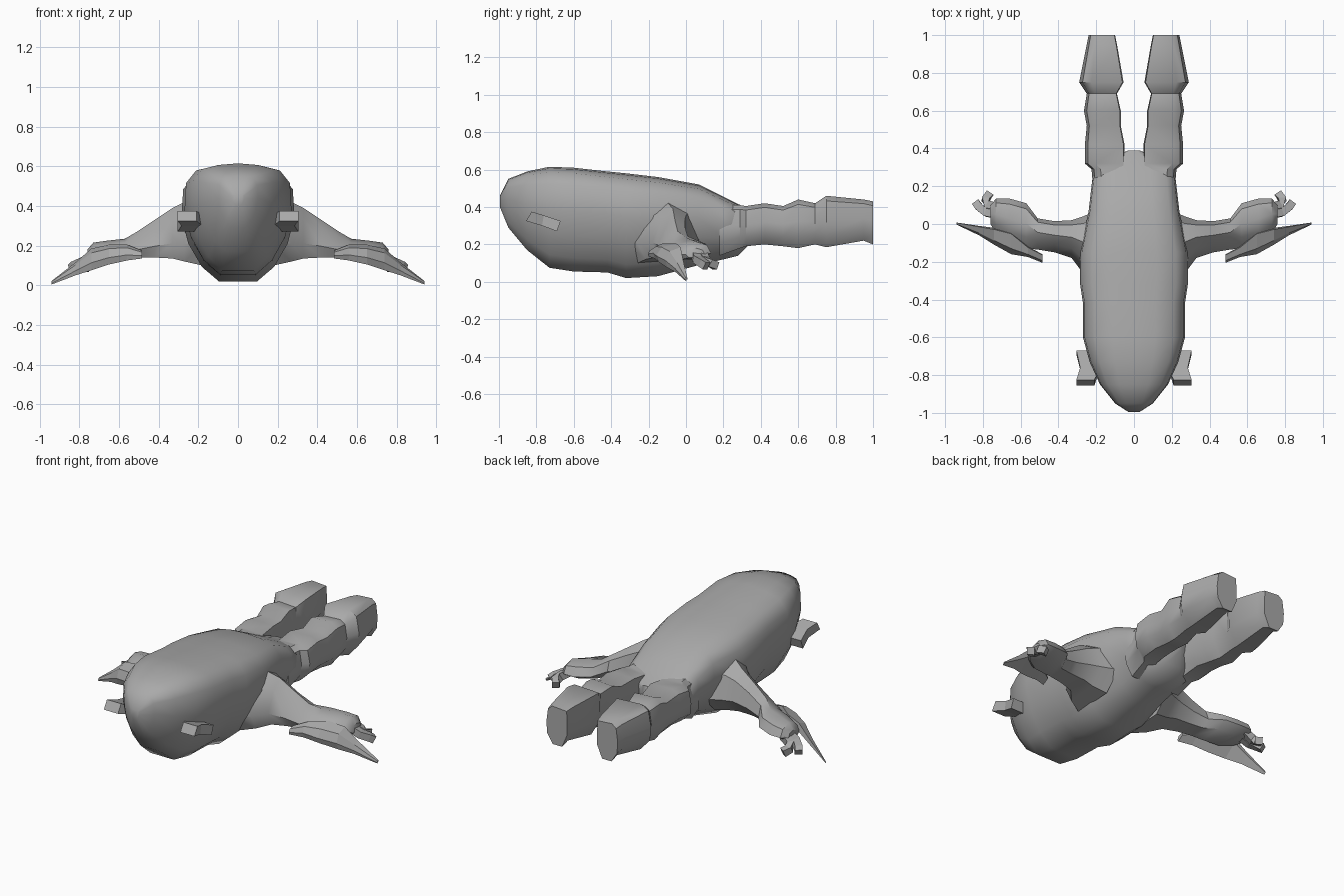
import bpy, bmesh, math
from mathutils import Vector

if "Cube" in bpy.data.objects:
    bpy.data.objects.remove(bpy.data.objects["Cube"])

grey = bpy.data.materials.new("plain grey")
grey.diffuse_color = (0.4, 0.4, 0.4, 1)
grey.use_nodes = True
grey.node_tree.nodes["Principled BSDF"].inputs["Base Color"].default_value = grey.diffuse_color

# Half outline of the torso: broad flat back, narrow belly
half = [(0, 1), (.42, .985), (.78, .945), (.97, .83), (1, .58), (.88, .34), (.64, .13), (.34, 0)]
TORSO = half + [(-u, v) for u, v in reversed(half[1:])]
LIMB = [(-.5, 0), (.4, 0), (.93, .25), (1, .55), (.85, .9), (.45, 1), (-.95, .97), (-1, .35)]
WEDGE = [(-.7, 0), (.5, .05), (1, .35), (.75, .8), (.1, 1), (-.5, .8), (-1, .3)]
BLADE = [(-1, .35), (-.75, 0), (1, .6), (.8, 1), (-.5, .8)]


def finish(name, bm, mirror, angle):
    bmesh.ops.recalc_face_normals(bm, faces=bm.faces)
    mesh = bpy.data.meshes.new(name)
    bm.to_mesh(mesh)
    bm.free()
    mesh.materials.append(grey)
    ob = bpy.data.objects.new(name, mesh)
    bpy.context.collection.objects.link(ob)
    if mirror:
        ob.modifiers.new("Mirror", 'MIRROR')
    if angle:
        bpy.context.view_layer.objects.active = ob
        ob.select_set(True)
        bpy.ops.object.shade_smooth_by_angle(angle=math.radians(angle))
        ob.select_set(False)


def skin(name, rings, mirror=True, angle=0):
    bm = bmesh.new()
    rows = [[bm.verts.new(p) for p in ring] for ring in rings]
    n = len(rows[0])
    for a, b in zip(rows, rows[1:]):
        for i in range(n):
            j = (i + 1) % n
            bm.faces.new((a[i], a[j], b[j], b[i]))
    bm.faces.new(rows[0])
    bm.faces.new(rows[-1])
    finish(name, bm, mirror, angle)


def loft(name, axis, sections, profile, mirror=True, angle=0):
    """Each section: position on axis, low side, high side, bottom, top."""
    rings = []
    for t, lo, hi, z0, z1 in sections:
        ring = []
        for u, v in profile:
            s, z = (lo + hi) / 2 + u * (hi - lo) / 2, z0 + v * (z1 - z0)
            ring.append((s, t, z) if axis == 'y' else (t, s, z))
        rings.append(ring)
    skin(name, rings, mirror, angle)


def finger(name, path, r):
    rings = []
    for i, p in enumerate(path):
        d = Vector(path[min(i + 1, len(path) - 1)]) - Vector(path[max(i - 1, 0)])
        d.normalize()
        side = Vector((d.y, -d.x, 0)).normalized() * r
        up = side.cross(d).normalized() * r
        rings.append([Vector(p) + side * a + up * b for a, b in ((-1, -1), (1, -1), (1, 1), (-1, 1))])
    skin(name, rings)


# Torso and head in one smooth shell
body = [(-.995, .03, .40, .46), (-.95, .10, .29, .55), (-.85, .18, .17, .59), (-.73, .235, .075, .615),
        (-.6, .27, .055, .61), (-.42, .27, .05, .59), (-.32, .285, .02, .58), (-.15, .285, .03, .56),
        (.07, .24, .09, .52), (.2, .225, .12, .455), (.28, .215, .14, .415), (.34, .14, .2, .39),
        (.39, .03, .28, .375)]
loft("body", 'y', [(y, -w, w, b, t) for y, w, b, t in body], TORSO, False, 50)

# Legs with knee and ankle creases, ending in blunt feet
loft("leg", 'y', [(.18, .05, .215, .14, .41), (.29, .05, .225, .18, .41), (.32, .05, .26, .19, .405),
                  (.42, .05, .26, .2, .42), (.52, .07, .25, .19, .405), (.6, .07, .265, .18, .44),
                  (.69, .09, .25, .2, .42), (.75, .055, .29, .185, .46), (.95, .09, .25, .22, .44),
                  (1, .1, .24, .2, .43)], LIMB, True, 40)

# Arms sloping out and down from the shoulders, widening into flat hands
loft("arm", 'x', [(.18, -.32, .08, .1, .45), (.27, -.26, .04, .12, .42), (.33, -.18, .02, .135, .39),
                  (.42, -.15, .015, .14, .33), (.51, -.135, .03, .14, .27), (.57, -.13, .11, .13, .235),
                  (.66, -.10, .135, .115, .225), (.73, -.05, .135, .12, .215), (.76, 0, .1, .13, .18)],
     WEDGE, True, 40)

# Pointed blade along the leading edge of each hand
loft("hand_blade", 'x', [(.485, -.205, -.16, .135, .175), (.56, -.175, -.12, .125, .205),
                         (.65, -.16, -.04, .105, .205), (.74, -.11, -.02, .075, .185),
                         (.82, -.06, -.01, .05, .115), (.94, -.003, .008, .004, .022)], BLADE)

# Short bent fingers
finger("front_finger", [(.72, .05, .15), (.78, .06, .12), (.82, .09, .1), (.835, .11, .085)], .021)
finger("rear_finger", [(.72, .09, .15), (.77, .1, .12), (.785, .13, .1), (.765, .16, .085)], .021)

# Small stub fins on the sides of the head, front ends cut at a slant
fins = [(-.855, -.825, .21, .305, .325, .375), (-.77, -.76, .18, .285, .3, .355),
        (-.69, -.67, .19, .305, .27, .325)]
skin("head_fin", [[(a, y0, b), (c, y0, b), (c, y1, t), (a, y1, t)] for y0, y1, a, c, b, t in fins])
